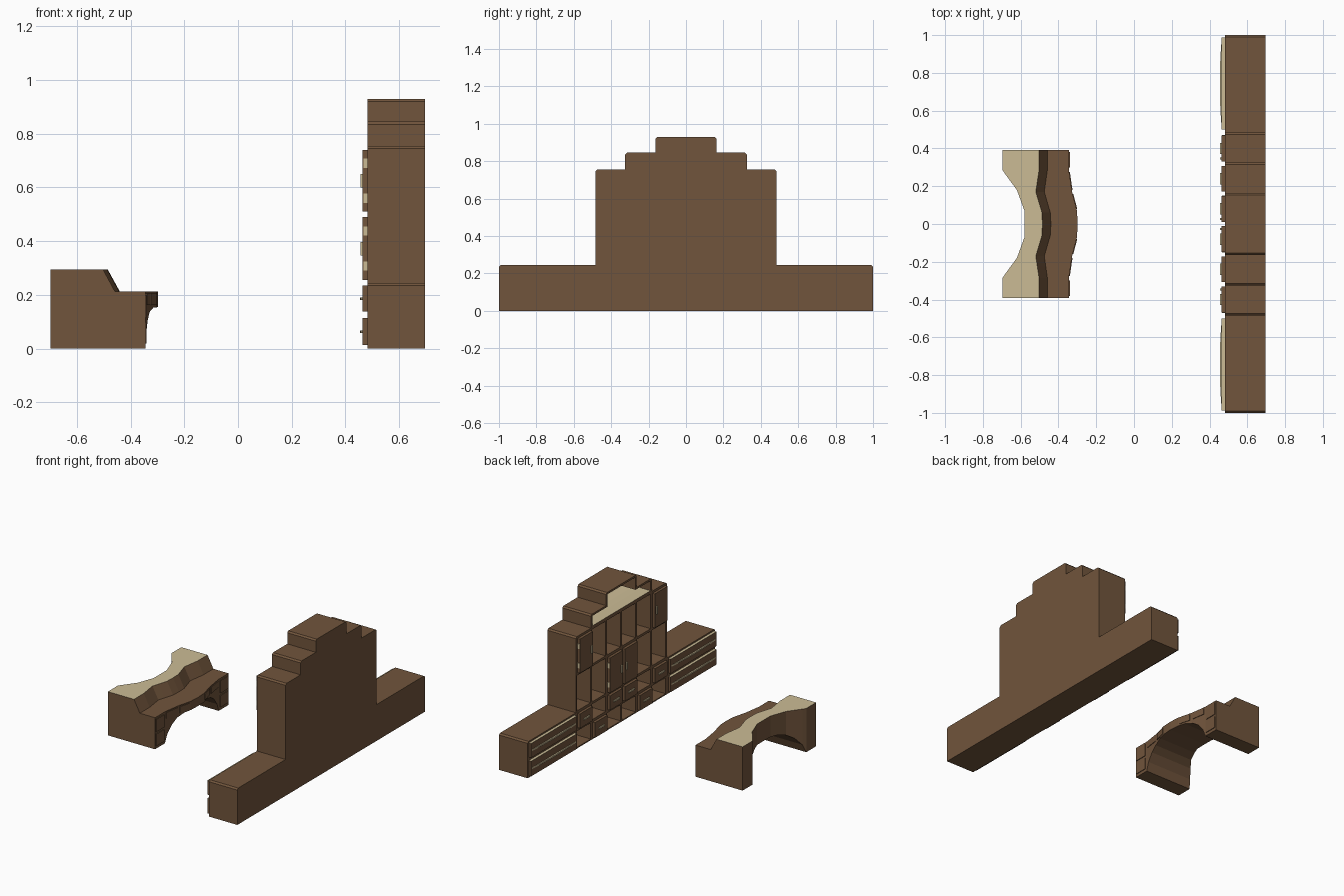
import bpy, bmesh

if "Cube" in bpy.data.objects:
    bpy.data.objects.remove(bpy.data.objects["Cube"])


def material(name, rgb):
    m = bpy.data.materials.new(name)
    m.diffuse_color = (*rgb, 1)
    m.use_nodes = True
    m.node_tree.nodes["Principled BSDF"].inputs["Base Color"].default_value = m.diffuse_color
    return m


WOOD = material("brown wood", (0.165, 0.09, 0.045))
BEIGE = material("beige lacquer", (0.60, 0.50, 0.30))


def finish(name, bm, mats=(WOOD,)):
    bmesh.ops.recalc_face_normals(bm, faces=bm.faces[:])
    me = bpy.data.meshes.new(name)
    bm.to_mesh(me)
    bm.free()
    for m in mats:
        me.materials.append(m)
    ob = bpy.data.objects.new(name, me)
    bpy.context.collection.objects.link(ob)
    return ob


def prism(bm, base, offset):
    """Closed prism from a planar polygon swept by an offset vector."""
    a = [bm.verts.new(p) for p in base]
    b = [bm.verts.new([p[i] + offset[i] for i in range(3)]) for p in base]
    faces = [bm.faces.new(a), bm.faces.new(b[::-1])]
    n = len(a)
    for i in range(n):
        faces.append(bm.faces.new((a[i], b[i], b[(i + 1) % n], a[(i + 1) % n])))
    return faces


def add_box(bm, x0, x1, y0, y1, z0, z1):
    y0, y1 = min(y0, y1), max(y0, y1)
    return prism(bm, [(x0, y0, z0), (x0, y1, z0), (x0, y1, z1), (x0, y0, z1)], (x1 - x0, 0, 0))


def box(name, x0, x1, y0, y1, z0, z1, mat=WOOD):
    bm = bmesh.new()
    add_box(bm, x0, x1, y0, y1, z0, z1)
    return finish(name, bm, (mat,))


# ---------- cabinet body: stepped silhouette with clipped top corners ----------
FRONT, BACK = 0.482, 0.695
c = 0.01
half = []
for y, z, inner in ((1, 0.245, 0.485), (0.485, 0.755, 0.325), (0.325, 0.845, 0.163), (0.163, 0.93, None)):
    half += [(y, z - c), (y - c, z)]
    if inner:
        half.append((inner, z))
half = [(1, 0)] + half
outline = half + [(-y, z) for y, z in reversed(half)]
bm = bmesh.new()
prism(bm, [(FRONT, y, z) for y, z in outline], (BACK - FRONT, 0, 0))
cabinet = finish("cabinet_body", bm, (WOOD, BEIGE))

# open shelf cells and the stepped display niche, cut from the front
ROWS = [(0, 0.125), (0.125, 0.245), (0.245, 0.5), (0.5, 0.75)]
OPEN = {0: (0, 2), 1: (1,), 2: (1, 2), 3: (0, 1)}   # row -> columns from the middle outwards
T = 0.008
bm = bmesh.new()
for row, cols in OPEN.items():
    z0, z1 = ROWS[row]
    for col in cols:
        for s in (1, -1):
            add_box(bm, 0.44, 0.685, s * (col * 0.16 + T), s * (col * 0.16 + 0.16 - T), z0 + T, z1 - T)
niche = [(0.31, 0.765), (0.31, 0.832), (0.15, 0.832), (0.15, 0.917)]
niche += [(-y, z) for y, z in reversed(niche)]
prism(bm, [(0.44, y, z) for y, z in niche], (0.235, 0, 0))
cutter = finish("cell_cutter", bm)
mod = cabinet.modifiers.new("cells", "BOOLEAN")
mod.operation = "DIFFERENCE"
mod.solver = "EXACT"
mod.object = cutter
bpy.context.view_layer.objects.active = cabinet
bpy.ops.object.modifier_apply(modifier="cells")
bpy.data.objects.remove(cutter)
# niche floor and back wall are beige
for p in cabinet.data.polygons:
    inside = abs(p.center.y) < 0.3 and p.center.z > 0.76 and FRONT + 0.02 < p.center.x < 0.69
    if inside and (p.normal.x < -0.9 or (p.normal.z > 0.9 and p.center.z < 0.77)):
        p.material_index = 1

# curved cove between the niche floor and back
bm = bmesh.new()
cove = [(0.6745, 0.7655), (0.55, 0.7655), (0.60, 0.769), (0.64, 0.782), (0.664, 0.80), (0.6745, 0.825)]
prism(bm, [(x, -0.309, z) for x, z in cove], (0, 0.618, 0))
ob = finish("niche_cove", bm, (BEIGE,))

# ---------- fronts, handles and hinges, mirrored about y = 0 ----------
PLATE, GRIP = 0.464, 0.456
for s, side in ((1, "left"), (-1, "right")):
    # small drawers
    for col, row in ((0, 1), (1, 0), (2, 1)):
        z0, z1 = ROWS[row]
        y0 = col * 0.16
        box(f"small_drawer_{side}_{col}", PLATE, FRONT, s * (y0 + 0.012), s * (y0 + 0.148), z0 + 0.013, z1 - 0.01)
        zm = (z0 + z1) / 2
        box(f"small_drawer_handle_{side}_{col}", GRIP, PLATE, s * (y0 + 0.05), s * (y0 + 0.11),
            zm - 0.004, zm + 0.006, BEIGE)
    # doors with outer hinges
    for col, row in ((0, 2), (2, 3)):
        z0, z1 = ROWS[row]
        y0 = col * 0.16
        box(f"door_{side}_{row}", PLATE, FRONT, s * (y0 + 0.01), s * (y0 + 0.148), z0 + 0.01, z1 - 0.01)
        zm = (z0 + z1) / 2
        box(f"door_handle_{side}_{row}", GRIP, PLATE, s * (y0 + 0.022), s * (y0 + 0.032),
            zm - 0.025, zm + 0.025, BEIGE)
        for k in (-1, 1):
            zh = zm + k * 0.065
            box(f"hinge_{side}_{row}_{k}", 0.467, 0.481, s * (y0 + 0.147), s * (y0 + 0.151),
                zh - 0.017, zh + 0.017, BEIGE)
    # wide drawers: beige top edge and long bowed handle
    for row in (0, 1):
        z0, z1 = ROWS[row]
        bm = bmesh.new()
        add_box(bm, PLATE, FRONT, s * 0.5, s * 0.988, z0 + 0.013, z1 - 0.01)
        bm.normal_update()
        for f in bm.faces:
            if f.calc_center_median().z > z1 - 0.011:
                f.material_index = 1
        finish(f"wide_drawer_{side}_{row}", bm, (WOOD, BEIGE))
        zm = (z0 + z1) / 2
        bow = [(PLATE, 0.51)]
        for i in range(1, 8):
            t = i / 8
            bow.append((PLATE - 0.010 * 4 * t * (1 - t), 0.51 + 0.468 * t))
        bow.append((PLATE, 0.978))
        bm = bmesh.new()
        prism(bm, [(x, s * y, zm - 0.004) for x, y in bow], (0, 0, 0.01))
        finish(f"wide_drawer_handle_{side}_{row}", bm, (BEIGE,))


# ---------- desk: cross-sections lofted along y ----------
def lerp(table, y):
    y = abs(y)
    for (y0, v0), (y1, v1) in zip(table, table[1:]):
        if y <= y1:
            return v0 + (v1 - v0) * (y - y0) / (y1 - y0)
    return table[-1][1]


REAR = [(0, -0.58), (0.07, -0.58), (0.18, -0.62), (0.285, -0.697), (0.395, -0.697)]
EDGE = [(0, -0.485), (0.06, -0.487), (0.17, -0.52), (0.29, -0.502), (0.395, -0.502)]
FOOT = [(0, -0.44), (0.06, -0.443), (0.17, -0.475), (0.29, -0.458), (0.395, -0.458)]
FACE = [(0, -0.298), (0.07, -0.302), (0.17, -0.328), (0.285, -0.345), (0.395, -0.345)]
ARCH = [(0, 0.155), (0.12, 0.153), (0.18, 0.135), (0.225, 0.105), (0.265, 0.055), (0.287, 0), (0.395, 0)]
half_y = [0.06, 0.07, 0.12, 0.17, 0.18, 0.225, 0.265, 0.287, 0.392]
stations = [-y for y in reversed(half_y)] + [0] + half_y
bm = bmesh.new()
rings = []
for y in stations:
    r, e, f, x, z = (lerp(t, y) for t in (REAR, EDGE, FOOT, FACE, ARCH))
    rings.append([bm.verts.new(p) for p in
                  ((r, y, z), (r, y, 0.295), (e, y, 0.295), (f, y, 0.213), (x, y, 0.213), (x, y, z))])
for a, b in zip(rings, rings[1:]):
    for i in range(6):
        j = (i + 1) % 6
        face = bm.faces.new((a[i], a[j], b[j], b[i]))
        face.material_index = 1 if i == 1 else 0   # raised top is beige
bm.faces.new(rings[0])
bm.faces.new(rings[-1][::-1])
finish("desk_body", bm, (WOOD, BEIGE))

# desk drawer fronts: two per pedestal, two apron panels per side
for s, side in ((1, "left"), (-1, "right")):
    for k, (z0, z1) in enumerate(((0.02, 0.10), (0.115, 0.2))):
        box(f"desk_drawer_{side}_{k}", -0.346, -0.340, s * 0.30, s * 0.382, z0, z1)
    for k, (y0, y1) in enumerate(((0.08, 0.16), (0.18, 0.275))):
        bm = bmesh.new()
        pts = [(lerp(FACE, y) + d, s * y, 0.163) for y, d in ((y0, -0.001), (y1, -0.001), (y1, 0.004), (y0, 0.004))]
        prism(bm, pts, (0, 0, 0.042))
        finish(f"desk_apron_panel_{side}_{k}", bm)
